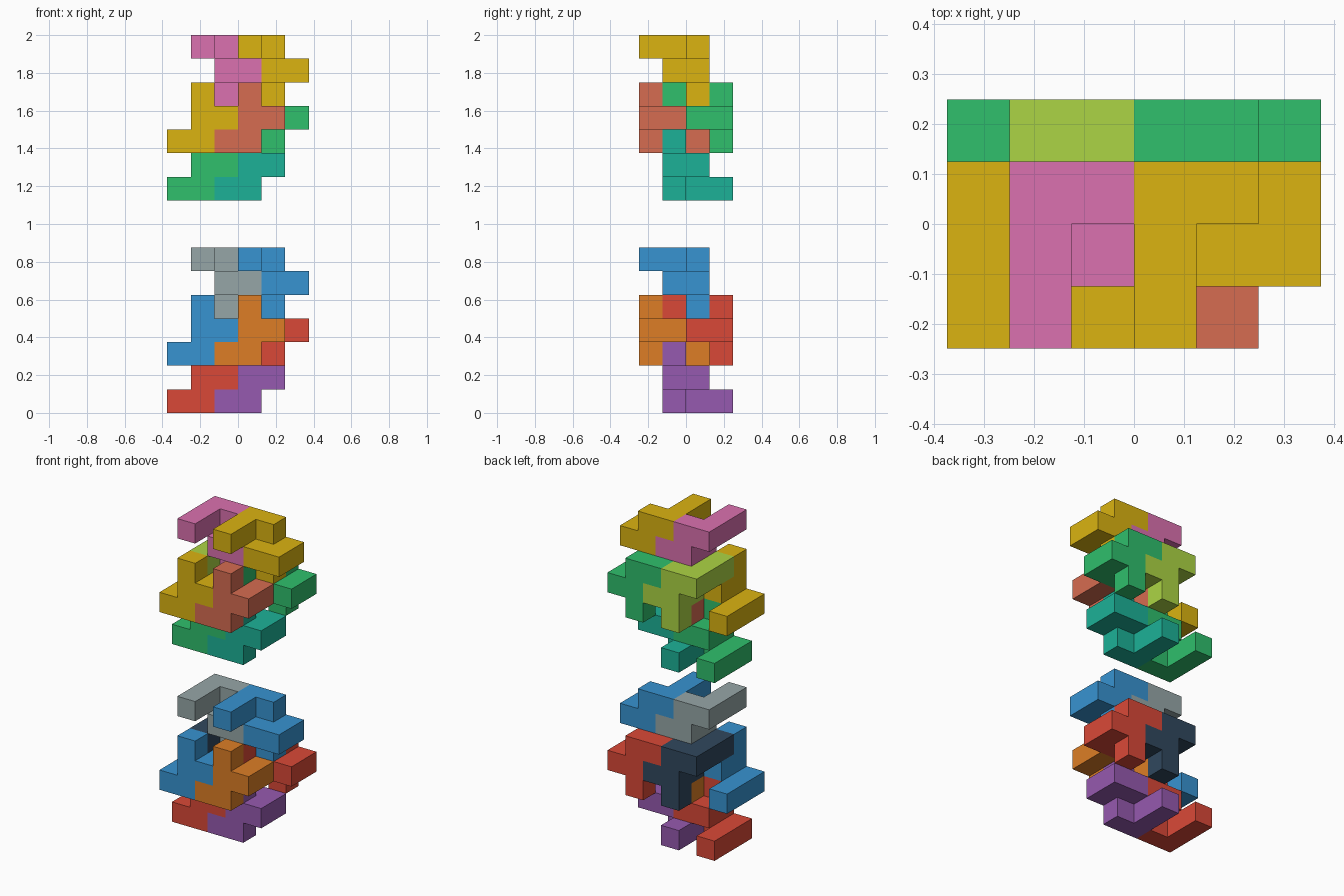
import bpy, bmesh
from mathutils import Vector

if "Cube" in bpy.data.objects:
    bpy.data.objects.remove(bpy.data.objects["Cube"])

U = 0.125  # edge of one small cube

# One puzzle piece: long bar with a foot, a 2x2 plate above it, and a peg on top
PIECE = [(0, 0, 0), (0, 1, 0), (0, 2, 0), (1, 0, 0),
         (1, 0, 1), (2, 0, 1), (1, 1, 1), (2, 1, 1),
         (1, 0, 2)]

COLOURS = {
    "red": "D94A3A", "purple": "955AAE", "blue": "3A92D0", "orange": "DC7D2A",
    "navy": "34495E", "grey": "95A5A6", "green": "33BE6C", "teal": "22B096",
    "gold": "DAB218", "coral": "D56C52", "lime": "ABD446", "pink": "DA70AE",
}


def material(name):
    mat = bpy.data.materials.get(name)
    if not mat:
        mat = bpy.data.materials.new(name)
        h = COLOURS[name]
        rgb = [(int(h[i:i + 2], 16) / 255) ** 2.2 for i in (0, 2, 4)]
        mat.diffuse_color = (*rgb, 1)
        mat.use_nodes = True
        mat.node_tree.nodes["Principled BSDF"].inputs["Base Color"].default_value = mat.diffuse_color
    return mat


def cube_piece(name, colour, offset, flipped):
    """Join the piece's cubes into one solid, keeping only outer faces."""
    s = -1 if flipped else 1
    cells = {(x + offset[0], s * y + offset[1], s * z + offset[2])
             for x, y, z in PIECE}
    bm = bmesh.new()
    for c in cells:
        for axis in range(3):
            for side in (0, 1):
                n = list(c)
                n[axis] += 2 * side - 1
                if tuple(n) in cells:
                    continue
                a, b = (axis + 1) % 3, (axis + 2) % 3
                corners = []
                for da, db in ((0, 0), (1, 0), (1, 1), (0, 1)):
                    p = list(c)
                    p[axis] += side
                    p[a] += da
                    p[b] += db
                    corners.append(bm.verts.new(Vector((p[0] - 3, p[1] - 2, p[2])) * U))
                bm.faces.new(corners if side else corners[::-1])
    bmesh.ops.remove_doubles(bm, verts=bm.verts[:], dist=0.001)
    bmesh.ops.dissolve_limit(bm, angle_limit=0.01, verts=bm.verts[:], edges=bm.edges[:])
    mesh = bpy.data.meshes.new(name)
    bm.to_mesh(mesh)
    bm.free()
    mesh.materials.append(material(colour))
    bpy.context.collection.objects.link(bpy.data.objects.new(name, mesh))


# Each row: position name, offset in cubes, flipped, lower colour, upper colour
LAYOUT = [
    ("base_left", (0, 1, 0), False, "red", "green"),
    ("base_right", (2, 1, 0), False, "purple", "teal"),
    ("front_left", (0, 0, 2), False, "blue", "gold"),
    ("front_right", (2, 0, 2), False, "orange", "coral"),
    ("back_left", (1, 3, 4), True, "navy", "lime"),
    ("back_right", (3, 3, 4), True, "red", "green"),
    ("top_left", (1, 2, 6), True, "grey", "pink"),
    ("top_right", (3, 2, 6), True, "blue", "gold"),
]

# Two identical stacks, one floating above the other
for name, (x, y, z), flipped, low, high in LAYOUT:
    cube_piece("lower_" + name, low, (x, y, z), flipped)
    cube_piece("upper_" + name, high, (x, y, z + 9), flipped)
